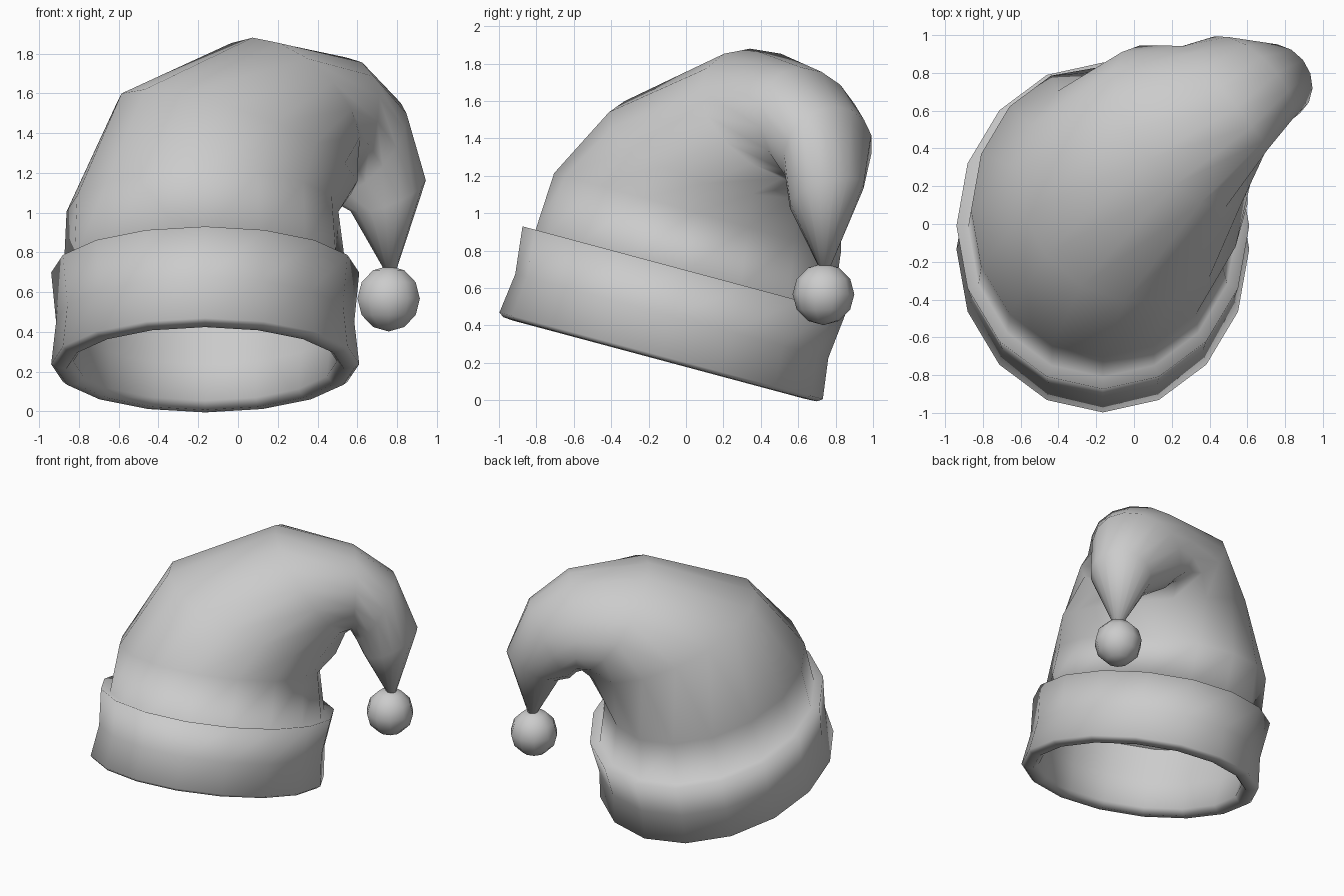
import bpy, bmesh
from math import sin, cos, pi, radians, atan2
from mathutils import Vector

if "Cube" in bpy.data.objects:
    bpy.data.objects.remove(bpy.data.objects["Cube"])

N = 16
TILT = radians(15)                               # the head plane slopes down to the back
BEND = Vector((0.78, 0.62, 0)).normalized()      # direction the tail flops towards
SIDE = Vector((-BEND.y, BEND.x, 0))
AXIS_X = -0.165


def tilted_ring(f, w, pull=0.0):
    """Oval ring on the tilted head plane: f scales it, w is its height along the axis."""
    pts = []
    for i in range(N):
        a = 2 * pi * i / N + atan2(BEND.y, BEND.x)
        a = round(a / (pi / 8)) * pi / 8         # keep a vertex at the exact front
        x, v = AXIS_X + 0.775 * f * cos(a), -0.19 + 0.895 * f * sin(a)
        p = Vector((x, v * cos(TILT) + w * sin(TILT), -v * sin(TILT) + w * cos(TILT)))
        pts.append(p - BEND * pull * max(0.0, cos(2 * pi * i / N)) ** 2)
    return pts


def bend_ring(ui, zi, uo, zo, b, s, shear):
    """Ring across the bend, from its inner point to its outer point, b = half width."""
    pts = []
    for i in range(N):
        a = 2 * pi * i / N
        u = (ui + uo) / 2 + (ui - uo) / 2 * cos(a)
        z = (zi + zo) / 2 + (zi - zo) / 2 * cos(a)
        pts.append(Vector((AXIS_X, 0, z)) + BEND * u + SIDE * (s + b * sin(a) - shear * cos(a)))
    return pts


def loft(name, rings, cap=False):
    bm = bmesh.new()
    vs = [[bm.verts.new(p) for p in r] for r in rings]
    for lo, hi in zip(vs, vs[1:]):
        for i in range(N):
            j = (i + 1) % N
            bm.faces.new((lo[i], lo[j], hi[j], hi[i]))
    if cap:
        bm.faces.new(vs[-1])
    for f in bm.faces:
        f.smooth = True
    me = bpy.data.meshes.new(name)
    bm.to_mesh(me)
    bm.free()
    ob = bpy.data.objects.new(name, me)
    bpy.context.collection.objects.link(ob)
    return ob


# Folded brim and crown in one skin: inner rim, cuff, shelf, crown wall (scale, height, pull-in)
skin = [(0.88, 0.40, 0), (0.855, 0.21, 0), (0.90, 0.172, 0), (0.97, 0.176, 0), (1.0, 0.195, 0),
        (0.968, 0.415, 0), (1.0, 0.672, 0), (0.92, 0.655, 0), (0.90, 0.99, 0.07)]
rings = [tilted_ring(*r) for r in skin]

# Crown bends over into the hanging tail
tail = [(0.84, 1.08, -0.34, 1.62, 0.64, 0.06, 0),
        (0.89, 1.16, 0.40, 1.88, 0.51, 0.14, -0.02),
        (0.91, 1.14, 0.94, 1.78, 0.35, 0.12, -0.08),
        (0.94, 1.08, 1.22, 1.57, 0.30, 0.11, -0.06),
        (1.00, 1.00, 1.37, 1.19, 0.21, 0.02, 0),
        (1.16, 0.71, 1.22, 0.71, 0.03, 0.0, 0)]
rings += [bend_ring(*t) for t in tail]
loft("hat", rings, cap=True)

# Lining between the inner rim and the crown wall
loft("lining", [tilted_ring(0.92, 0.655), tilted_ring(0.88, 0.40)])

# Pompom at the tail tip
bpy.ops.mesh.primitive_uv_sphere_add(segments=10, ring_count=6, radius=0.165,
                                     location=(0.758, 0.735, 0.567))
pompom = bpy.context.object
pompom.name = "pompom"
bpy.ops.object.shade_smooth()
